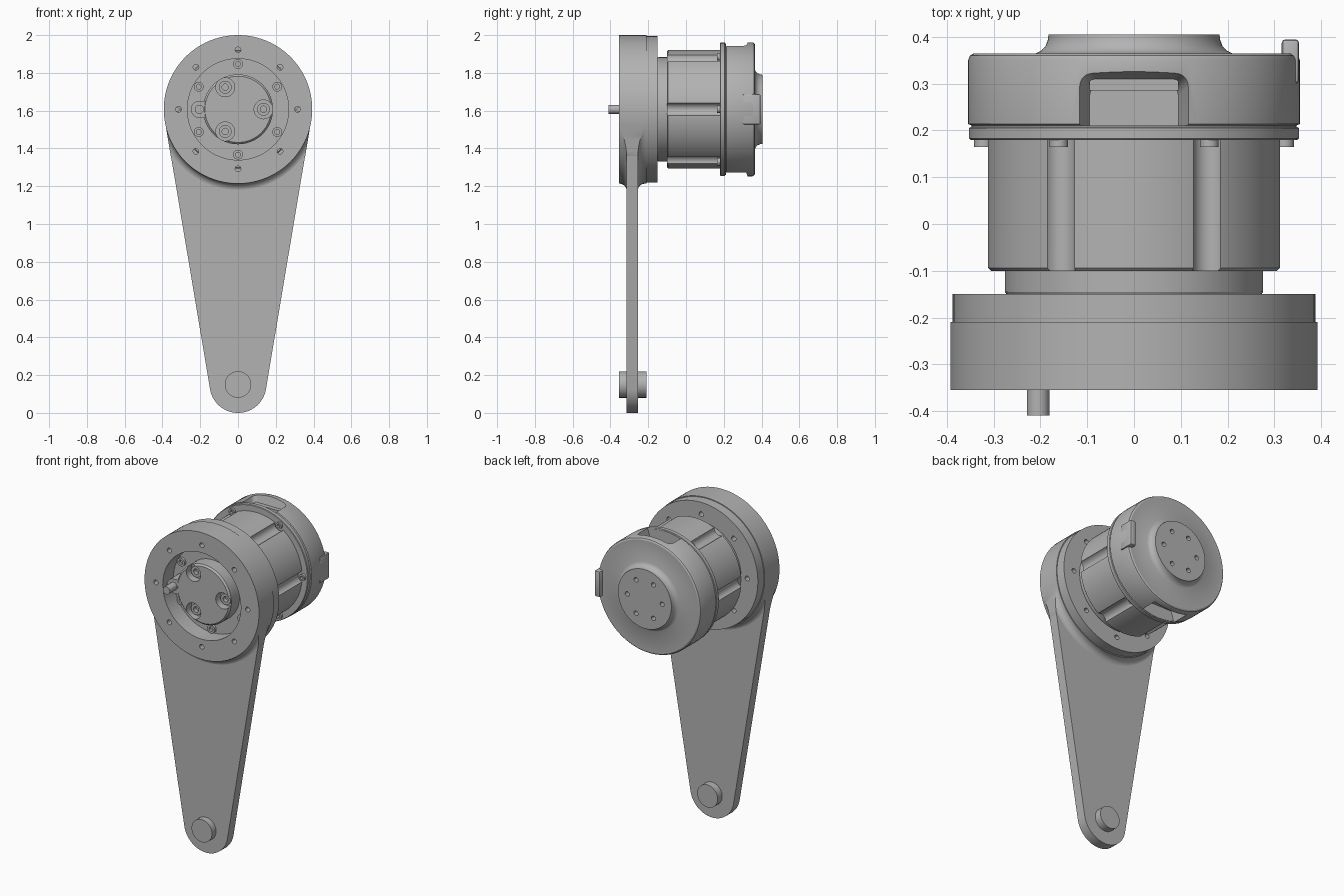
import bpy, bmesh
from math import sin, cos, pi, asin, radians

if "Cube" in bpy.data.objects:
    bpy.data.objects.remove(bpy.data.objects["Cube"], do_unlink=True)

AXIS = 1.607      # height of the joint axis
HUB_R = 0.393
END_R = 0.15      # radius and height of the lower arm end

metal = bpy.data.materials.new("plain_grey")
metal.use_nodes = True
metal.diffuse_color = (0.45, 0.45, 0.45, 1)
metal.node_tree.nodes["Principled BSDF"].inputs["Base Color"].default_value = (0.45, 0.45, 0.45, 1)


def finish(name, bm):
    bmesh.ops.remove_doubles(bm, verts=bm.verts, dist=1e-5)
    bmesh.ops.recalc_face_normals(bm, faces=bm.faces)
    mesh = bpy.data.meshes.new(name)
    bm.to_mesh(mesh)
    bm.free()
    obj = bpy.data.objects.new(name, mesh)
    bpy.context.collection.objects.link(obj)
    mesh.materials.append(metal)
    return obj


def lathe(name, profile, closed=False, x=0, z=AXIS, n=96):
    """Turn (radius, y) points around an axis along y."""
    bm = bmesh.new()
    rings = [[bm.verts.new((x + r * cos(2 * pi * i / n), y, z + r * sin(2 * pi * i / n)))
              for i in range(n)] for r, y in profile]
    pairs = list(zip(rings, rings[1:]))
    if closed:
        pairs.append((rings[-1], rings[0]))
    for a, b in pairs:
        for i in range(n):
            j = (i + 1) % n
            bm.faces.new((a[i], a[j], b[j], b[i]))
    if not closed:
        bm.faces.new(rings[0])
        bm.faces.new(rings[-1])
    return finish(name, bm)


def cyl(name, r, y0, y1, x=0, z=AXIS, n=32):
    return lathe(name, [(r, y0), (r, y1)], x=x, z=z, n=n)


def box(name, x0, x1, y0, y1, z0, z1, bevel=0.0):
    bm = bmesh.new()
    bmesh.ops.create_cube(bm, size=1)
    for v in bm.verts:
        v.co.x = x1 if v.co.x > 0 else x0
        v.co.y = y1 if v.co.y > 0 else y0
        v.co.z = z1 if v.co.z > 0 else z0
    if bevel:
        bmesh.ops.bevel(bm, geom=bm.edges[:], offset=bevel, segments=2,
                        profile=0.5, affect='EDGES')
    return finish(name, bm)


def around(count, radius, start=0):
    for i in range(count):
        a = radians(start) + 2 * pi * i / count
        yield radius * cos(a), AXIS + radius * sin(a)


def cut(target, cutters, operation='DIFFERENCE'):
    for c in cutters:
        m = target.modifiers.new("cut", 'BOOLEAN')
        m.operation, m.solver, m.object = operation, 'EXACT', c
        bpy.context.view_layer.objects.active = target
        bpy.ops.object.modifier_apply(modifier=m.name)
        bpy.data.objects.remove(c, do_unlink=True)


def arm_shape(name, top_r, y0, y1):
    """Tapered outline around the two arm ends, extruded along y."""
    tilt = asin((top_r - END_R) / (AXIS - END_R))
    outline = []
    for r, z, a0, a1 in ((top_r, AXIS, -tilt, pi + tilt), (END_R, END_R, pi + tilt, 2 * pi - tilt)):
        for i in range(49):
            a = a0 + (a1 - a0) * i / 48
            outline.append((r * cos(a), z + r * sin(a)))
    bm = bmesh.new()
    face = bm.faces.new([bm.verts.new((x, y0, z)) for x, z in outline])
    out = bmesh.ops.extrude_face_region(bm, geom=[face])
    for v in out["geom"]:
        if isinstance(v, bmesh.types.BMVert):
            v.co.y = y1
    return finish(name, bm)


# Arm plate, open inside the hub, and its lower pivot pin
arm = arm_shape("arm", HUB_R - 0.002, -0.315, -0.255)
cut(arm, [cyl("cutter", 0.36, -0.5, 0, n=96)])
cyl("lower_pivot_pin", 0.07, -0.355, -0.21, z=END_R, n=48)

# Rounded blend between arm and hub
arc = [(i * pi / 12) for i in range(7)]
fillet = [(HUB_R + 0.04 * (1 - cos(t)), -0.354 + 0.04 * sin(t)) for t in arc]
fillet += [(r, -0.57 - y) for r, y in reversed(fillet)]
blend = lathe("hub_blend", [(0.37, -0.354)] + fillet + [(0.37, -0.216)], closed=True)
cut(blend, [arm_shape("cutter", HUB_R - 0.001, -0.45, -0.1)], 'INTERSECT')

# Hub with recessed ring, central boss and bolt holes
hub = lathe("hub", [(0.001, -0.34), (0.175, -0.34), (0.185, -0.33), (0.185, -0.25),
                    (0.268, -0.25), (0.268, -0.355), (HUB_R, -0.355), (HUB_R, -0.21),
                    (0.388, -0.21), (0.388, -0.15), (0.001, -0.15)])
cut(hub, [cyl("cutter", 0.015, -0.5, 0, x, z, 16) for x, z in around(8, 0.315)])
cut(hub, [cyl("cutter", 0.05, -0.5, -0.29, x, z) for x, z in around(3, 0.135)])


def socket_screw(name, r, y0, y1, x, z):
    lathe(name, [(r * 0.5, y1 - 0.005), (r * 0.5, y0), (r, y0), (r, y1)], x=x, z=z, n=24)


for x, z in around(3, 0.135):
    socket_screw("boss_screw", 0.034, -0.315, -0.28, x, z)
for x, z in around(6, 0.24, 30):
    socket_screw("recess_screw", 0.026, -0.265, -0.24, x, z)

# Locating ear and pin beside the boss
cyl("pin_ear", 0.045, -0.338, -0.24, x=-0.205)
box("pin_ear_bridge", -0.205, -0.16, -0.337, -0.24, AXIS - 0.045, AXIS + 0.045)
cyl("locating_pin", 0.024, -0.41, -0.3, x=-0.205)

# Motor neck and grooved body
lathe("motor_neck", [(0.27, -0.155), (0.276, -0.145), (0.276, -0.09)])
body = lathe("motor_body", [(0.308, -0.1), (0.314, -0.094), (0.314, 0.185)])
cut(body, [cyl("cutter", 0.035, -0.2, 0.3, x, z) for x, z in around(6, 0.322)])
for x, z in around(6, 0.322):
    socket_screw("flange_screw", 0.02, 0.165, 0.19, x, z)

# Rear cap with raised round seat
cap = lathe("rear_cap", [(0.35, 0.18), (0.353, 0.183), (0.353, 0.205), (0.348, 0.208),
                         (0.348, 0.211), (0.355, 0.214), (0.355, 0.35), (0.351, 0.36),
                         (0.343, 0.365), (0.21, 0.365), (0.198, 0.371), (0.189, 0.381),
                         (0.184, 0.395), (0.183, 0.405)])
cut(cap, [cyl("cutter", 0.014, 0.37, 0.5, x, z, 16) for x, z in around(6, 0.12)])


def notch_cutter(side):
    """Window with flared walls and rounded rear corners."""
    bm = bmesh.new()
    bmesh.ops.create_cube(bm, size=1)
    for v in bm.verts:
        outer = v.co.z > 0
        v.co.x *= 0.25 if outer else 0.19
        v.co.y = 0.211 if v.co.y < 0 else (0.328 if outer else 0.3)
        v.co.z = AXIS + side * (0.362 if outer else 0.27)
    corners = [e for e in bm.edges if min(v.co.y for v in e.verts) > 0.25
               and abs(e.verts[0].co.z - e.verts[1].co.z) > 0.05]
    bmesh.ops.bevel(bm, geom=corners, offset=0.025, segments=4, profile=0.5, affect='EDGES')
    return finish("cutter", bm)


cut(cap, [notch_cutter(1), notch_cutter(-1)])
for side in (1, -1):
    z0, z1 = sorted((AXIS + side * 0.26, AXIS + side * 0.305))
    box("connector_ledge", -0.095, 0.095, 0.285, 0.31, z0, z1)

# Cable tab on the side of the cap
box("side_tab", 0.316, 0.353, 0.3, 0.395, AXIS - 0.08, AXIS + 0.08, 0.008)

# Smooth shading with sharp edges kept
bpy.ops.object.select_all(action='DESELECT')
for obj in bpy.context.scene.objects:
    if obj.type == 'MESH' and metal.name in obj.data.materials:
        obj.select_set(True)
        bpy.context.view_layer.objects.active = obj
bpy.ops.object.shade_smooth_by_angle(angle=radians(30))
